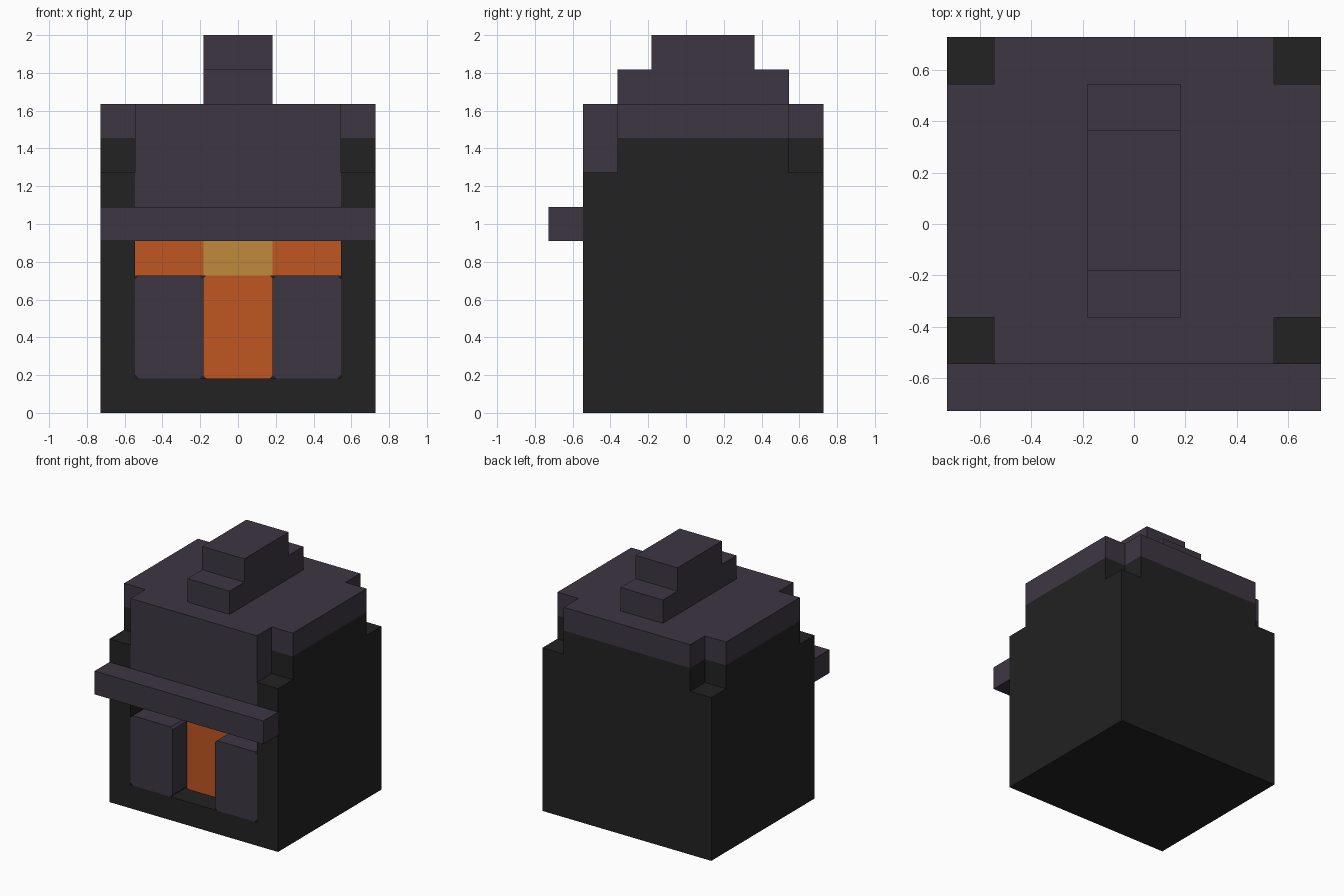
import bpy, bmesh

cube = bpy.data.objects.get("Cube")
if cube:
    bpy.data.objects.remove(cube, do_unlink=True)

U = 2 / 11  # one block of the grid


def material(name, rgb):
    m = bpy.data.materials.new(name)
    m.use_nodes = True
    m.diffuse_color = (*rgb, 1)
    m.node_tree.nodes["Principled BSDF"].inputs["Base Color"].default_value = (*rgb, 1)
    return m


CHARCOAL = material("charcoal", (0.016, 0.016, 0.016))
PLUM = material("plum grey", (0.047, 0.037, 0.055))
ORANGE = material("ember orange", (0.527, 0.093, 0.016))
AMBER = material("amber", (0.527, 0.254, 0.045))


def prism(name, x, y, z, mat=None, chamfer=0.0):
    """Block in grid units; chamfer cuts the four edges that run front to back."""
    (x0, x1), (z0, z1), c = x, z, chamfer
    if c:
        pts = [(x0 + c, z0), (x1 - c, z0), (x1, z0 + c), (x1, z1 - c),
               (x1 - c, z1), (x0 + c, z1), (x0, z1 - c), (x0, z0 + c)]
    else:
        pts = [(x0, z0), (x1, z0), (x1, z1), (x0, z1)]
    bm = bmesh.new()
    front = bm.faces.new([bm.verts.new((px * U, y[0] * U, pz * U)) for px, pz in pts])
    ext = bmesh.ops.extrude_face_region(bm, geom=[front])
    verts = [v for v in ext["geom"] if isinstance(v, bmesh.types.BMVert)]
    bmesh.ops.translate(bm, verts=verts, vec=(0, (y[1] - y[0]) * U, 0))
    bmesh.ops.recalc_face_normals(bm, faces=bm.faces)
    mesh = bpy.data.meshes.new(name)
    bm.to_mesh(mesh)
    bm.free()
    obj = bpy.data.objects.new(name, mesh)
    if mat:
        mesh.materials.append(mat)
    bpy.context.collection.objects.link(obj)
    return obj


def carve(obj, boxes):
    """Cut blocks out of an object."""
    bpy.context.view_layer.objects.active = obj
    for x, y, z in boxes:
        cutter = prism("cutter", x, y, z)
        cutter.hide_render = True
        mod = obj.modifiers.new("cut", "BOOLEAN")
        mod.operation = "DIFFERENCE"
        mod.solver = "EXACT"
        mod.object = cutter
        bpy.ops.object.modifier_apply(modifier=mod.name)
        bpy.data.objects.remove(cutter, do_unlink=True)


def corners(z):
    return [(x, y, z) for x in ((-5, -3), (3, 5)) for y in ((-4, -2), (3, 5))]


# Main body: notched upper corners, front recess, seat for the front panel
body = prism("body", (-4, 4), (-3, 4), (0, 8), CHARCOAL)
carve(body, corners((7, 9)) + [((-3, 3), (-4, -2), (1, 5)),
                               ((-3, 3), (-4, -2), (6, 9))])

# Cap: roof with notched corners and a front panel hanging down
cap = prism("cap", (-4, 4), (-3, 4), (6, 9), PLUM)
carve(cap, corners((5, 10)) + [((-5, 5), (-2, 5), (5, 8))])

# Stepped crest on the roof
prism("crest_lower", (-1, 1), (-2, 3), (9, 10), PLUM)
prism("crest_upper", (-1, 1), (-1, 2), (10, 11), PLUM)

# Bar across the front
prism("front_bar", (-4, 4), (-4, -3), (5, 6), PLUM)

# Recess: paired front plates and glowing panels on the back wall
back = (-2.04, -2)
for side, s in (("left", 1), ("right", -1)):
    span = (1, 3) if s > 0 else (-3, -1)
    prism(side + "_front_plate", span, (-3, -2), (1, 4), PLUM, 0.1)
    prism(side + "_glow_panel", span, back, (4, 5), ORANGE)
prism("centre_glow_panel", (-1, 1), back, (1, 4), ORANGE, 0.08)
prism("amber_panel", (-1, 1), back, (4, 5), AMBER)
